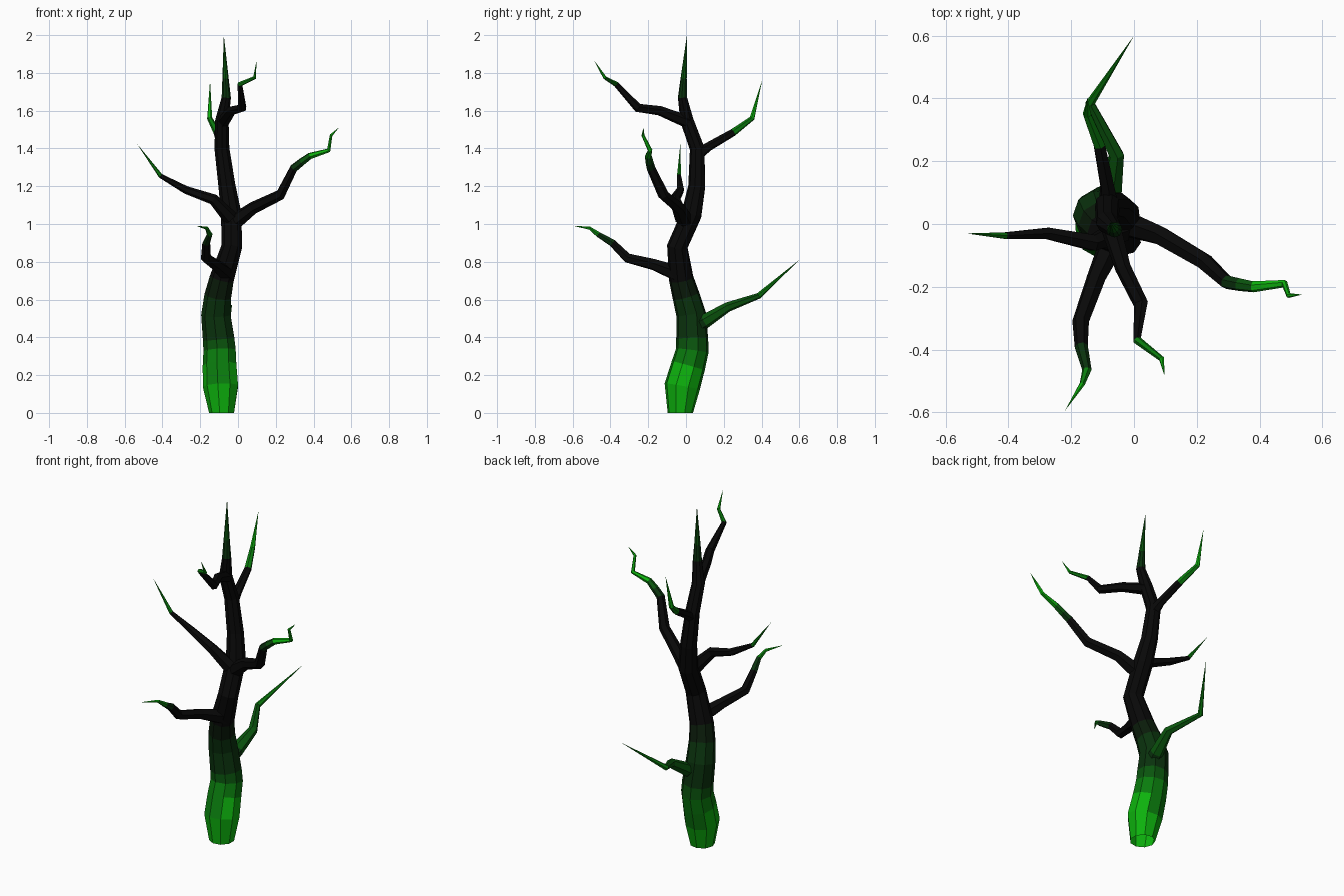
import bpy, bmesh, math
from mathutils import Vector

cube = bpy.data.objects.get("Cube")
if cube:
    bpy.data.objects.remove(cube)

# Colours from charred bark to bright moss, keyed by letter
COLOURS = {
    "K": ("black_bark", (0.0025, 0.0025, 0.0025)),
    "E": ("darkest_green", (0.003, 0.011, 0.003)),
    "D": ("dark_green", (0.003, 0.032, 0.004)),
    "B": ("deep_green", (0.003, 0.09, 0.004)),
    "M": ("mid_green", (0.003, 0.20, 0.004)),
    "G": ("bright_green", (0.004, 0.45, 0.004)),
}
KEYS = list(COLOURS)
MATERIALS = []
for name, rgb in COLOURS.values():
    mat = bpy.data.materials.new(name)
    mat.use_nodes = True
    mat.diffuse_color = (*rgb, 1)
    bsdf = mat.node_tree.nodes["Principled BSDF"]
    bsdf.inputs["Base Color"].default_value = (*rgb, 1)
    bsdf.inputs["Roughness"].default_value = 0.9
    MATERIALS.append(mat)


def limb(name, path, colours, sides):
    """Faceted tapering tube along (x, y, z, radius) points, one colour per segment."""
    pts = [Vector(p[:3]) for p in path]
    bm = bmesh.new()
    rings = []
    last = len(pts) - 1
    tangent = (pts[1] - pts[0]).normalized()
    side = tangent.orthogonal().normalized()
    for i, p in enumerate(pts):
        ahead = (pts[min(i + 1, last)] - p).normalized()
        behind = (p - pts[max(i - 1, 0)]).normalized()
        new_tangent = (ahead + behind).normalized()
        side.rotate(tangent.rotation_difference(new_tangent))
        tangent = new_tangent
        if i == 0 and name == "trunk":
            tangent = Vector((0, 0, 1))
            side = Vector((1, 0, 0))
        up = tangent.cross(side)
        r = path[i][3]
        if r == 0:
            rings.append([bm.verts.new(p)])
            continue
        angles = [math.tau * (k + 0.5) / sides for k in range(sides)]
        rings.append([bm.verts.new(p + r * (side * math.cos(a) + up * math.sin(a)))
                      for a in angles])
    for low, high, key in zip(rings, rings[1:], colours):
        for k in range(sides):
            n = (k + 1) % sides
            corners = [low[k], low[n]]
            corners += [high[0]] if len(high) == 1 else [high[n], high[k]]
            bm.faces.new(corners).material_index = KEYS.index(key)
    mesh = bpy.data.meshes.new(name)
    for mat in MATERIALS:
        mesh.materials.append(mat)
    bm.to_mesh(mesh)
    bm.free()
    obj = bpy.data.objects.new(name, mesh)
    bpy.context.collection.objects.link(obj)
    return obj


# Trunk: thick mossy foot, open below, rising to a pointed mossy crown
trunk = limb("trunk", [
    (-.085, -.03, 0, .068), (-.09, -.02, .14, .096), (-.095, .012, .25, .092),
    (-.095, .033, .33, .088), (-.10, .033, .39, .086), (-.115, .028, .52, .08),
    (-.105, 0, .62, .073), (-.085, -.025, .71, .066), (-.032, -.045, .88, .056),
    (-.035, .03, 1.05, .055), (-.058, .058, 1.2, .046), (-.085, .06, 1.4, .04),
    (-.085, .005, 1.55, .036), (-.062, -.018, 1.67, .025),
    (-.066, -.012, 1.77, .017), (-.075, .005, 2, 0)], "GGMBDDEKKKKKKDB", 9)

# Moss fades sooner on the faces turned to front and back
for face in trunk.data.polygons:
    if .14 < face.center.z < .25 and abs(face.normal.y) > abs(face.normal.x):
        face.material_index = KEYS.index("M")

# Branches, from the lowest to the highest
limb("low_back_branch", [
    (-.09, .03, .45, .045), (-.075, .1, .485, .038), (-.056, .22, .56, .026),
    (-.14, .385, .62, .016), (0, .6, .81, 0)], "DBBM", 6)

limb("low_front_branch", [
    (-.06, -.04, .735, .045), (-.12, -.17, .785, .031), (-.17, -.31, .82, .027),
    (-.168, -.39, .9, .021), (-.15, -.465, .945, .015),
    (-.165, -.51, .978, .009), (-.22, -.595, .99, 0)], "KKKDMG", 6)

limb("right_branch", [
    (-.04, -.02, 1.03, .04), (-.13, -.06, 1.13, .029), (-.275, -.03, 1.18, .021),
    (-.41, -.037, 1.255, .012), (-.535, -.03, 1.425, 0)], "KKKM", 6)

limb("left_branch", [
    (-.02, 0, 1.01, .044), (.08, -.035, 1.085, .033), (.225, -.12, 1.155, .029),
    (.295, -.185, 1.295, .023), (.335, -.193, 1.327, .021), (.38, -.2, 1.36, .018),
    (.48, -.19, 1.39, .012), (.493, -.228, 1.47, .008),
    (.535, -.225, 1.512, 0)], "KKKDBGGG", 6)

limb("high_back_branch", [
    (-.08, .06, 1.37, .034), (-.085, .12, 1.41, .024), (-.11, .25, 1.485, .02),
    (-.15, .35, 1.56, .014), (-.148, .403, 1.76, 0)], "KKMG", 6)

limb("high_front_branch", [
    (-.08, .01, 1.54, .034), (-.035, -.14, 1.6, .026), (.022, -.255, 1.615, .024),
    (.01, -.37, 1.74, .014), (.088, -.43, 1.775, .009),
    (.098, -.485, 1.865, 0)], "KKKMG", 6)
